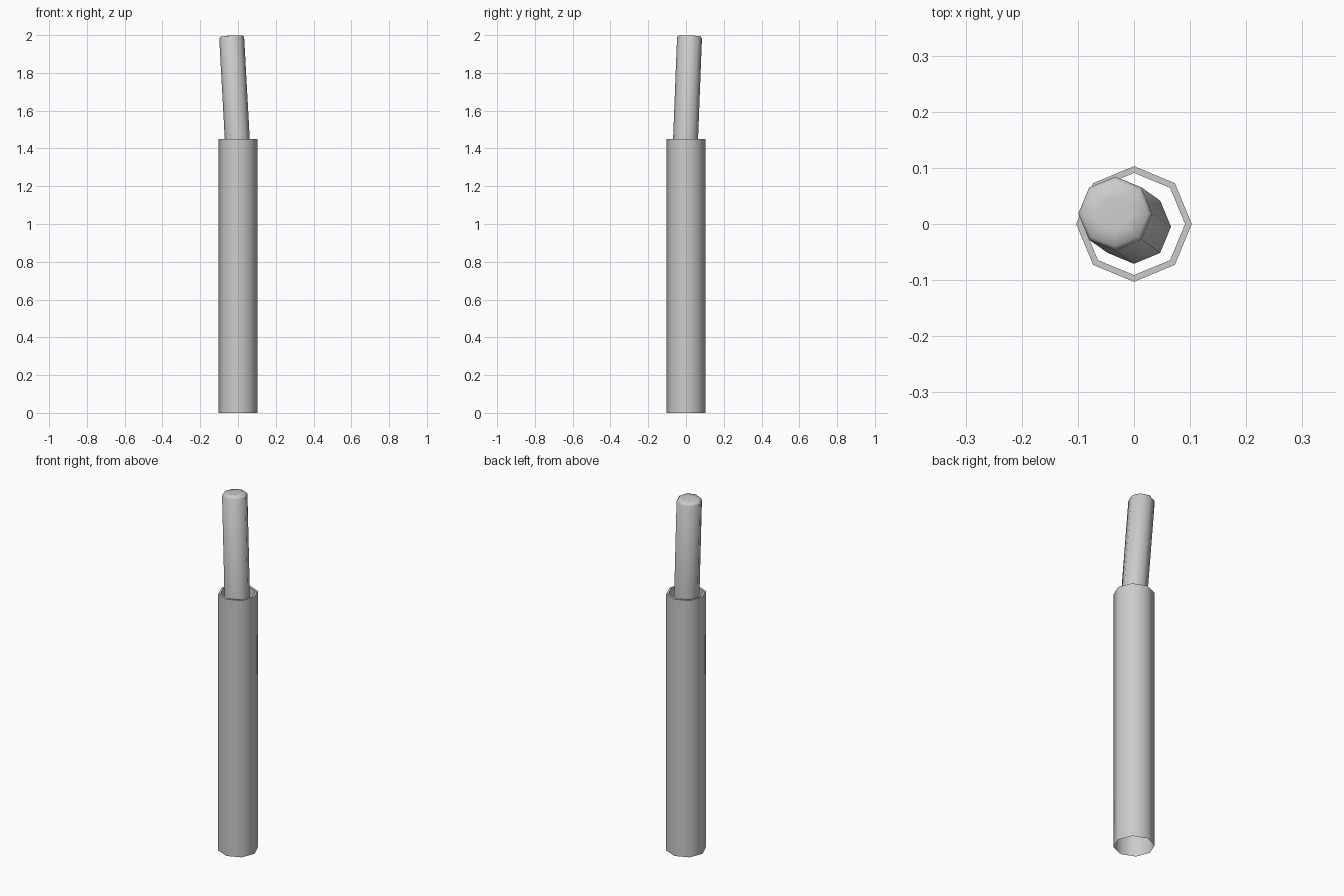
import bpy, bmesh, math
from mathutils import Vector

if "Cube" in bpy.data.objects:
    bpy.data.objects.remove(bpy.data.objects["Cube"])

SIDES = 8


def lathe(name, profile, cap_end=False):
    """Sweep (radius, z) points around z as an eight-sided shell."""
    bm = bmesh.new()
    rings = []
    for r, z in profile:
        rings.append([bm.verts.new((r * math.cos(2 * math.pi * i / SIDES),
                                    r * math.sin(2 * math.pi * i / SIDES), z))
                      for i in range(SIDES)])
    for a, b in zip(rings, rings[1:]):
        for i in range(SIDES):
            j = (i + 1) % SIDES
            bm.faces.new((a[i], a[j], b[j], b[i]))
    if cap_end:
        bm.faces.new(rings[-1])
    mesh = bpy.data.meshes.new(name)
    bm.to_mesh(mesh)
    bm.free()
    obj = bpy.data.objects.new(name, mesh)
    bpy.context.collection.objects.link(obj)
    bpy.ops.object.select_all(action='DESELECT')
    obj.select_set(True)
    bpy.context.view_layer.objects.active = obj
    bpy.ops.object.shade_smooth_by_angle(angle=math.radians(60))
    return obj


# Outer sleeve: open underneath, with a thin rim and a short inner lip
lathe("outer_sleeve", [(0.103, 0), (0.103, 1.45), (0.091, 1.45), (0.091, 1.37)])

# Inner rod: leans out of the sleeve, softened edge at the tip
base, tip = Vector((0, -0.005, 1.38)), Vector((-0.034, 0.019, 1.997))
axis = tip - base
length = axis.length
rod = lathe("inner_rod", [(0.066, 0), (0.066, length - 0.012),
                          (0.059, length - 0.002), (0.03, length)], cap_end=True)
rod.rotation_mode = 'QUATERNION'
rod.rotation_quaternion = Vector((0, 0, 1)).rotation_difference(axis)
rod.location = base
